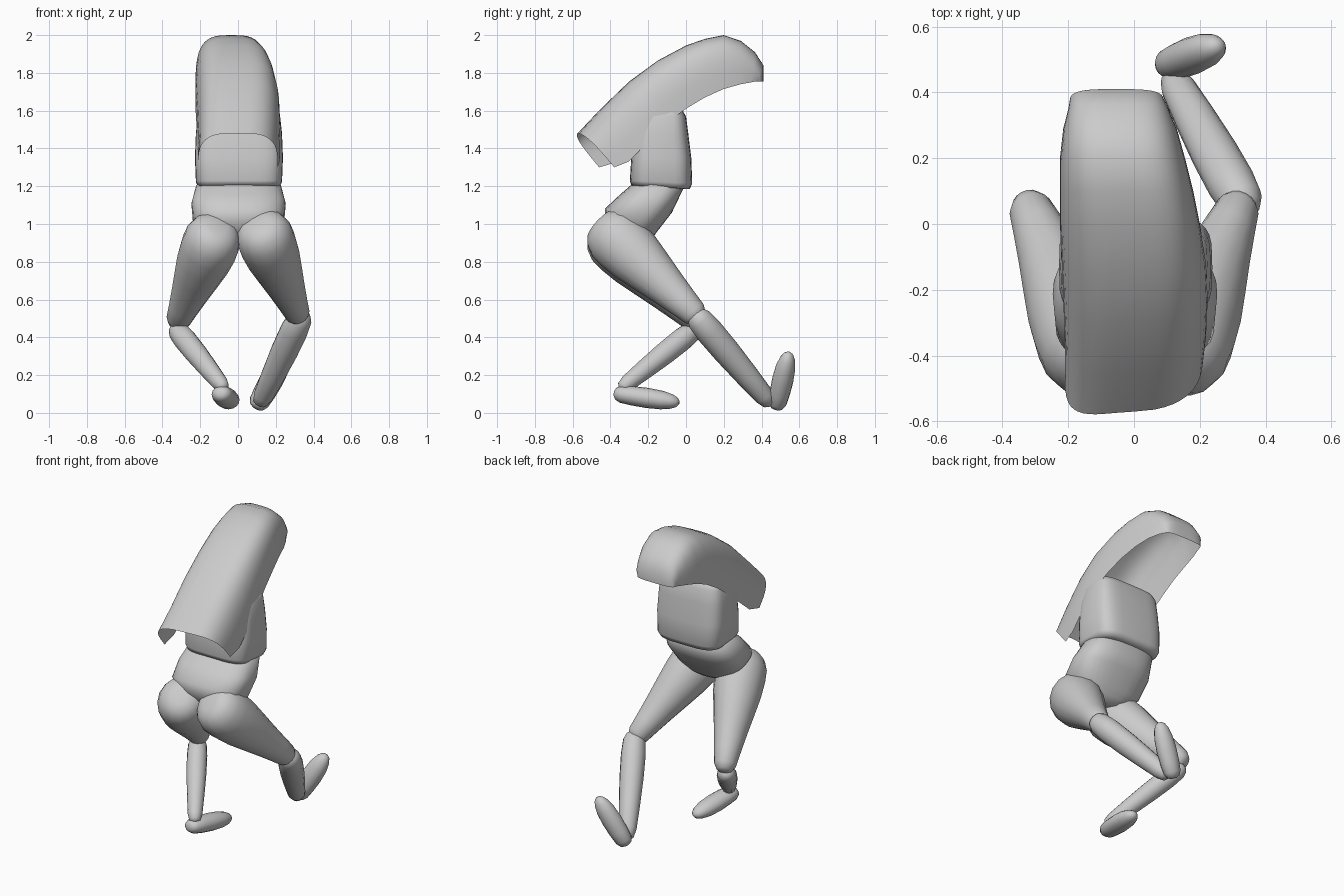
import bpy, bmesh
from math import sin, cos, pi, sqrt
from mathutils import Vector

if "Cube" in bpy.data.objects:
    bpy.data.objects.remove(bpy.data.objects["Cube"])


def spow(v, e):
    return (1 if v >= 0 else -1) * abs(v) ** e


def loft(name, rings, closed=True, caps=True):
    """Skin a list of equally sized rings of points."""
    bm = bmesh.new()
    vr = [[bm.verts.new(p) for p in r] for r in rings]
    n = len(vr[0])
    for a, b in zip(vr, vr[1:]):
        for i in range(n if closed else n - 1):
            j = (i + 1) % n
            bm.faces.new((a[i], a[j], b[j], b[i]))
    if caps:
        bm.faces.new(vr[0])
        bm.faces.new(vr[-1])
    bmesh.ops.recalc_face_normals(bm, faces=bm.faces)
    me = bpy.data.meshes.new(name)
    bm.to_mesh(me)
    bm.free()
    ob = bpy.data.objects.new(name, me)
    bpy.context.collection.objects.link(ob)
    for p in me.polygons:
        p.use_smooth = True
    return ob


def body(name, stations, exp, cx=0.005, n=32):
    """Stations: front y, z, back y, z, half width."""
    rings = []
    for yf, zf, yb, zb, rx in stations:
        ring = []
        for i in range(n):
            a = 2 * pi * i / n
            t = 0.5 + 0.5 * spow(sin(a), exp)
            ring.append((cx + rx * spow(cos(a), exp),
                         yf + (yb - yf) * t, zf + (zb - zf) * t))
        rings.append(ring)
    return loft(name, rings)


def limb(name, a, b, profile, n=16, flat=1.0):
    """Round limb from a to b; profile holds (position along limb, radius)."""
    a, b = Vector(a), Vector(b)
    d = (b - a).normalized()
    u = d.cross(Vector((1, 0, 0))).normalized()
    w = d.cross(u)
    rings = []
    for t, r in profile:
        c = a.lerp(b, t)
        rings.append([c + u * (r * flat * cos(2 * pi * i / n)) + w * (r * sin(2 * pi * i / n))
                      for i in range(n)])
    return loft(name, rings)


# Hollow arched shell over the back: top y, z, rim y, z, left x, right x
shell = [
    (-.57, 1.48, -.42, 1.30, -.21, .21),
    (-.45, 1.61, -.33, 1.33, -.21, .22),
    (-.30, 1.755, -.22, 1.43, -.215, .225),
    (-.15, 1.865, -.11, 1.53, -.22, .22),
    (.00, 1.945, .00, 1.61, -.225, .20),
    (.10, 1.98, .10, 1.67, -.225, .18),
    (.20, 2.00, .20, 1.715, -.225, .155),
    (.29, 1.97, .29, 1.74, -.215, .13),
    (.365, 1.91, .345, 1.75, -.20, .105),
    (.41, 1.84, .37, 1.755, -.195, .09),
    (.41, 1.755, .375, 1.755, -.19, .08),
]
rings = []
for k, (yt, zt, yr, zr, xl, xr) in enumerate(shell):
    ring = []
    for i in range(25):
        a = pi * i / 24
        t = sin(a) ** 0.6
        skew = -0.04 * cos(a) * max(0, 1 - k / 3)
        ring.append(((xl + xr) / 2 - (xr - xl) / 2 * spow(cos(a), 0.6),
                     yr + (yt - yr) * t + skew, zr + (zt - zr) * t))
    rings.append(ring)
loft("back_shell", rings, closed=False, caps=False)

# Boxy rounded chest
body("chest", [
    (-.25, 1.21, -.02, 1.185, .18), (-.29, 1.205, .02, 1.185, .215),
    (-.297, 1.23, .033, 1.215, .228), (-.29, 1.35, .028, 1.35, .233),
    (-.272, 1.48, .012, 1.48, .228), (-.245, 1.57, .0, 1.57, .218),
    (-.225, 1.605, -.02, 1.605, .205), (-.19, 1.622, -.05, 1.622, .18)], 0.5)

# Hips tapering to the crotch
body("hips", [
    (-.26, 1.23, -.03, 1.195, .20), (-.275, 1.22, -.015, 1.185, .225),
    (-.35, 1.155, -.075, 1.06, .25), (-.43, 1.08, -.16, .95, .242),
    (-.43, 1.01, -.185, .91, .18), (-.39, .94, -.22, .885, .10),
    (-.35, .91, -.26, .88, .04)], 0.75, cx=0.003)

# Thighs
thigh = [(-.21, .05), (-.19, .095), (-.13, .13), (-.04, .15), (.08, .152), (.25, .143),
         (.45, .122), (.65, .10), (.85, .08), (1.0, .066), (1.06, .045), (1.08, .02)]
limb("right_thigh", (.145, -.37, .925), (.315, .045, .525), thigh, flat=1.05)
limb("left_thigh", (-.14, -.37, .905), (-.315, .045, .495), thigh, flat=1.05)

# Shins
shin = [(-.09, .025), (-.06, .05), (0, .067), (.15, .074), (.4, .072), (.7, .063),
        (.95, .053), (1.03, .04), (1.06, .018)]
limb("right_shin", (.325, .07, .495), (.125, .43, .07), shin)
limb("left_shin", (-.315, .03, .43), (-.085, -.325, .145),
     [(t, r * .82) for t, r in shin])

# Feet
foot = [(-.17, .02), (-.13, .04), (-.03, .054), (.2, .06), (.5, .063), (.8, .058),
        (1.0, .045), (1.1, .03), (1.15, .012)]
limb("right_foot", (.115, .487, .062), (.24, .537, .285), foot, flat=.9)
limb("left_foot", (-.085, -.335, .098), (-.04, -.075, .06), foot, flat=.85)
for ob in bpy.context.collection.objects:
    ob.select_set(False)
